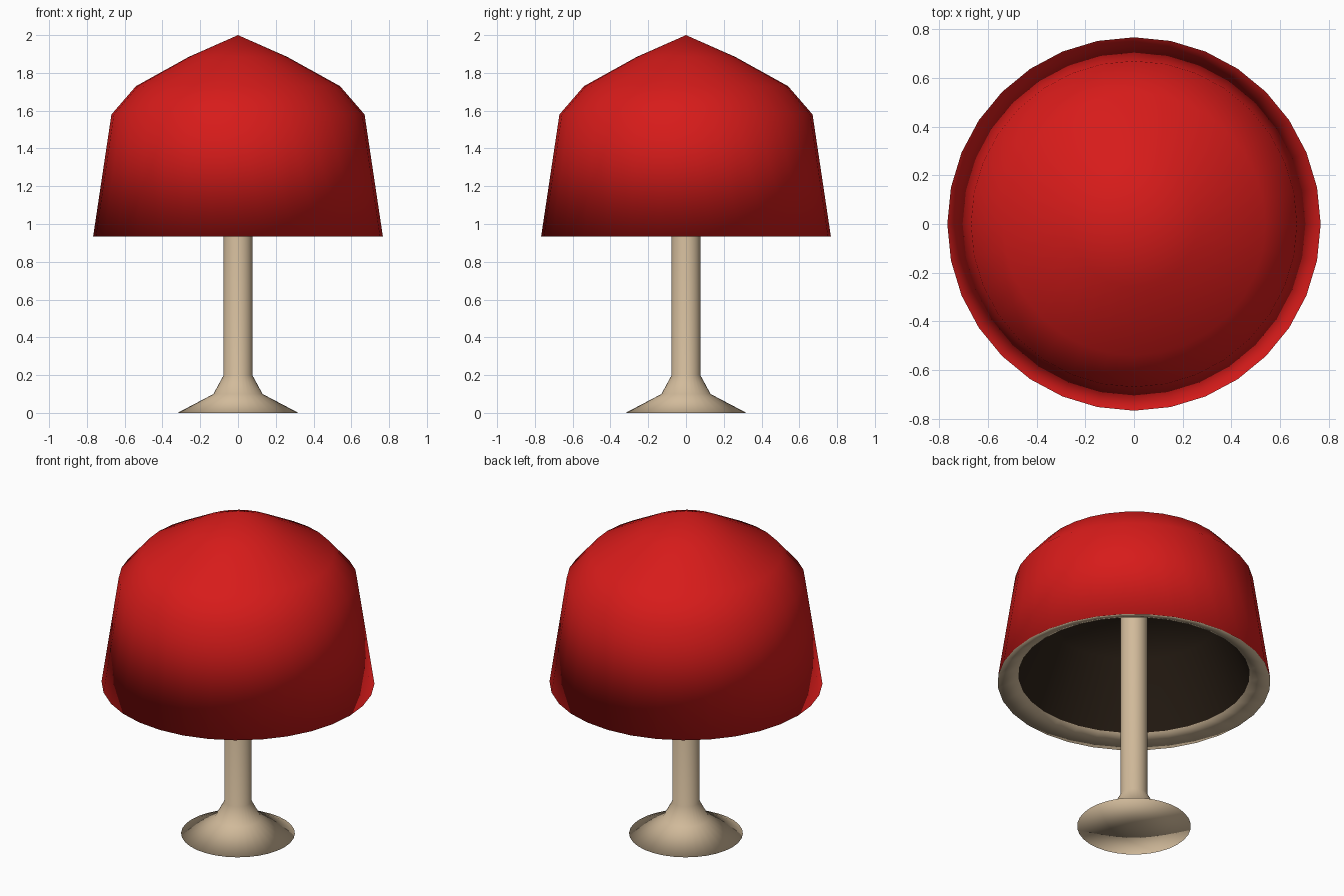
import bpy, bmesh, math

if "Cube" in bpy.data.objects:
    bpy.data.objects.remove(bpy.data.objects["Cube"])

SEG = 32


def material(name, rgb):
    m = bpy.data.materials.new(name)
    lin = [((c / 255 + 0.055) / 1.055) ** 2.4 for c in rgb]
    m.diffuse_color = (*lin, 1)
    m.use_nodes = True
    m.node_tree.nodes["Principled BSDF"].inputs["Base Color"].default_value = m.diffuse_color
    return m


red = material("red", (215, 27, 26))
beige = material("beige", (210, 187, 155))
brown = material("dark brown", (44, 33, 23))


def lathe(name, profile, bands, mats):
    """Revolve (radius, z) points; bands gives the material slot per step."""
    bm = bmesh.new()
    rings = []
    for r, z in profile:
        if r == 0:
            rings.append([bm.verts.new((0, 0, z))] * SEG)
        else:
            rings.append([bm.verts.new((r * math.cos(2 * math.pi * i / SEG),
                                        r * math.sin(2 * math.pi * i / SEG), z))
                          for i in range(SEG)])
    for a, b, mat in zip(rings, rings[1:], bands):
        for i in range(SEG):
            j = (i + 1) % SEG
            f = bm.faces.new(dict.fromkeys((a[i], a[j], b[j], b[i])))
            f.material_index = mat
            f.smooth = True
    bmesh.ops.recalc_face_normals(bm, faces=bm.faces)
    me = bpy.data.meshes.new(name)
    bm.to_mesh(me)
    bm.free()
    for m in mats:
        me.materials.append(m)
    ob = bpy.data.objects.new(name, me)
    bpy.context.collection.objects.link(ob)
    return ob


# Cap: red outside, pale lip under the rim, dark hollow inside
lathe("cap",
      [(0, 2.0), (0.26, 1.885), (0.54, 1.73), (0.67, 1.58), (0.767, 0.934),
       (0.65, 0.98), (0.50, 1.37), (0, 1.46)],
      [0, 0, 0, 0, 1, 2, 2], [red, beige, brown])

# Stem with flared foot, running up into the hollow
lathe("stem",
      [(0, 0), (0.32, 0), (0.13, 0.10), (0.076, 0.20), (0.076, 1.45)],
      [0, 0, 0, 0], [beige])
